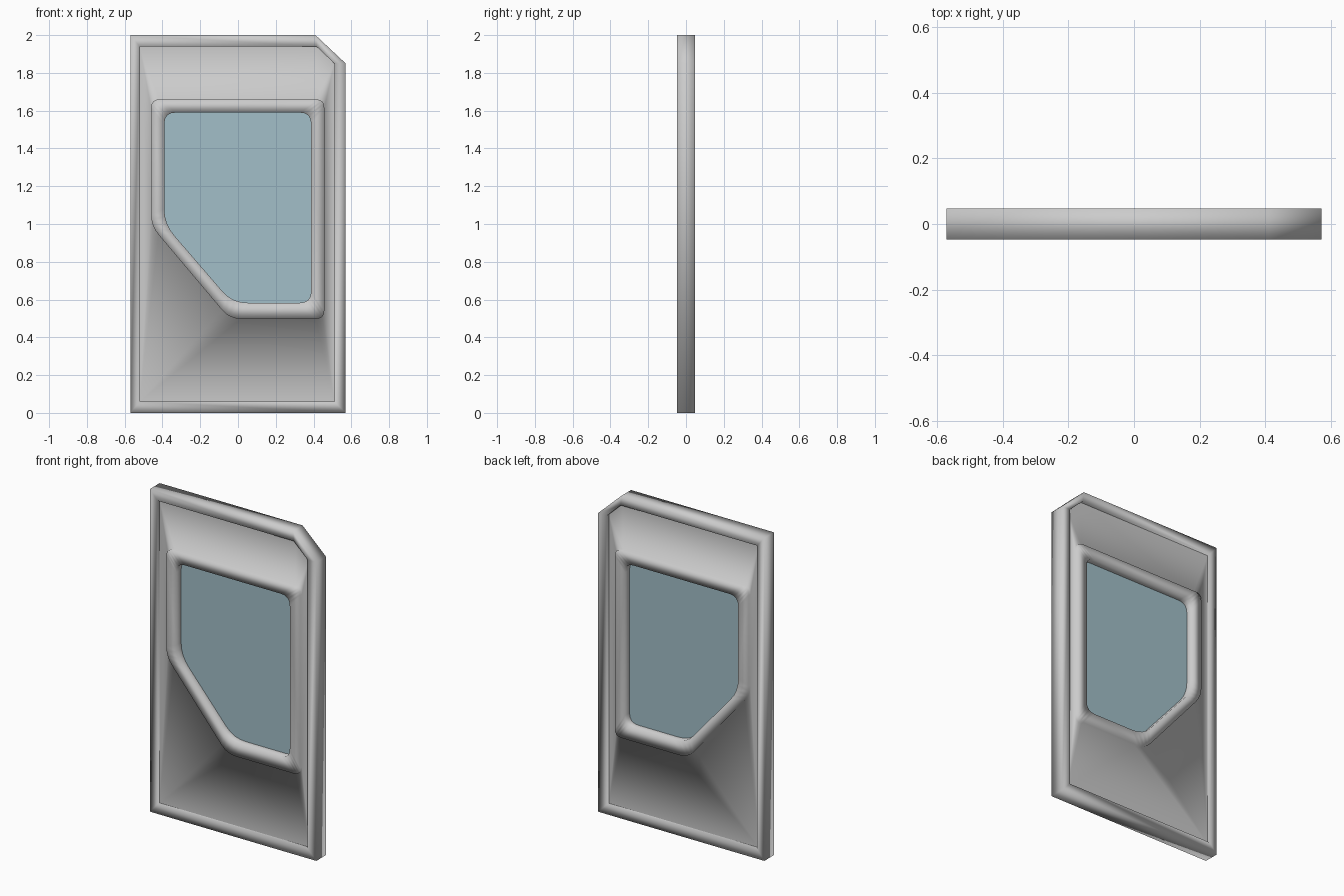
import bpy, bmesh
from mathutils import Vector

if "Cube" in bpy.data.objects:
    bpy.data.objects.remove(bpy.data.objects["Cube"])

FRONT = 0.047   # half thickness of frame and rim
PANEL = 0.027   # half thickness of recessed panel


def rounded(corners, radius, steps=4):
    """Round every corner of a closed outline with a short curve."""
    pts = [Vector(c) for c in corners]
    out = []
    for i, p in enumerate(pts):
        a = p + (pts[i - 1] - p).normalized() * radius[i]
        b = p + (pts[(i + 1) % len(pts)] - p).normalized() * radius[i]
        for k in range(steps + 1):
            t = k / steps
            out.append(a * (1 - t) ** 2 + p * 2 * t * (1 - t) + b * t * t)
    return out


def ring(bm, outline, y):
    return [bm.verts.new((p[0], y, p[1])) for p in outline]


def bridge(bm, a, b):
    n = len(a)
    for i in range(n):
        j = (i + 1) % n
        bm.faces.new((a[i], a[j], b[j], b[i]))


def finish(bm, name, smooth=True):
    mesh = bpy.data.meshes.new(name)
    for f in bm.faces:
        f.smooth = smooth
    bm.to_mesh(mesh)
    bm.free()
    ob = bpy.data.objects.new(name, mesh)
    bpy.context.collection.objects.link(ob)
    return ob


# Outlines in x, z
outer = [(-.57, 0), (.57, 0), (.57, 1.85), (.41, 2), (-.57, 2)]
inner = [(-.52, .06), (.51, .06), (.51, 1.85), (.415, 1.94), (-.52, 1.94)]
rim_out = rounded([(-.46, .99), (-.045, .498), (.457, .498), (.457, 1.66), (-.46, 1.66)],
                  [.06, .06, .045, .045, .045])
rim_in = rounded([(-.39, 1.0), (-.03, .583), (.387, .583), (.387, 1.59), (-.39, 1.59)],
                 [.08, .08, .06, .06, .06])

# Outer frame: closed box section around the door
bm = bmesh.new()
loops = [ring(bm, o, y) for o, y in
         ((outer, -FRONT), (outer, FRONT), (inner, FRONT), (inner, -FRONT))]
for i in range(4):
    bridge(bm, loops[i], loops[(i + 1) % 4])
bmesh.ops.recalc_face_normals(bm, faces=bm.faces)
finish(bm, "door_frame")

# Recessed panel flowing into the raised window rim, mirrored to the back
bm = bmesh.new()
edge = ring(bm, inner, -PANEL)
base = ring(bm, rim_out, -PANEL)
edges = []
for loop in (edge, base):
    edges += [bm.edges.new((loop[i - 1], loop[i])) for i in range(len(loop))]
bmesh.ops.triangle_fill(bm, use_beauty=True, use_dissolve=False,
                        edges=edges, normal=(0, -1, 0))
top_out = ring(bm, rim_out, -FRONT + .003)
top_in = ring(bm, rim_in, -FRONT + .001)
seat = ring(bm, rim_in, 0)
for a, b in ((base, top_out), (top_out, top_in), (top_in, seat)):
    bridge(bm, a, b)
bmesh.ops.recalc_face_normals(bm, faces=bm.faces)
bm.normal_update()
if edge[0].link_faces[0].normal.y > 0:
    bmesh.ops.reverse_faces(bm, faces=bm.faces)
panel = finish(bm, "door_panel_and_window_rim")
mirror = panel.modifiers.new("back_side", 'MIRROR')
mirror.use_axis = (False, True, False)

# Window pane
bm = bmesh.new()
bm.faces.new(ring(bm, rim_in, 0))
glass = finish(bm, "window_glass", smooth=False)
mat = bpy.data.materials.new("glass_blue")
mat.diffuse_color = (.36, .52, .58, 1)
mat.use_nodes = True
mat.node_tree.nodes["Principled BSDF"].inputs["Base Color"].default_value = mat.diffuse_color
glass.data.materials.append(mat)
